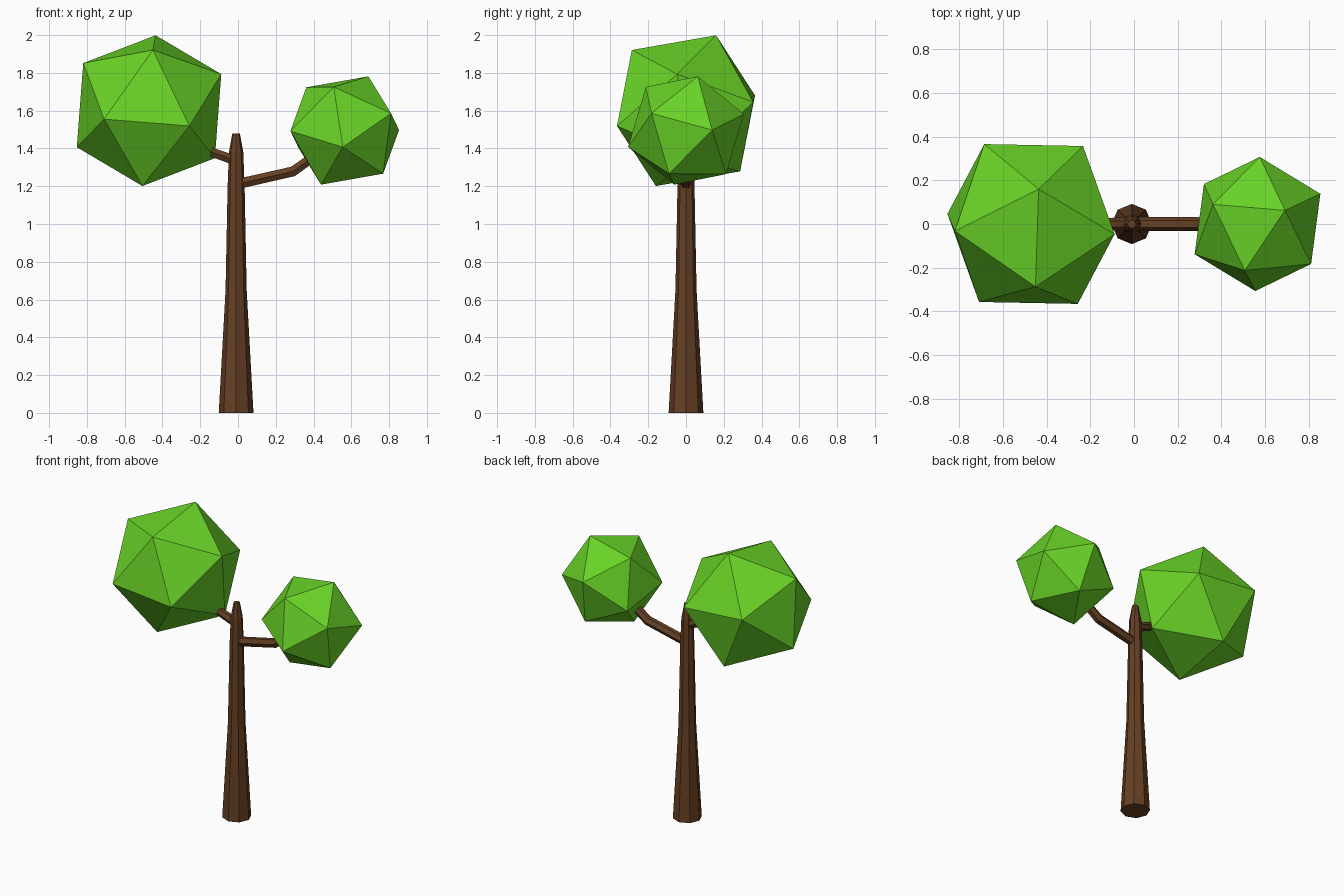
import bpy, bmesh, math
from mathutils import Vector, Matrix

if "Cube" in bpy.data.objects:
    bpy.data.objects.remove(bpy.data.objects["Cube"])


def material(name, color):
    m = bpy.data.materials.new(name)
    m.diffuse_color = color
    m.use_nodes = True
    m.node_tree.nodes["Principled BSDF"].inputs["Base Color"].default_value = m.diffuse_color
    return m


bark = material("bark", (0.13, 0.05, 0.017, 1))
leaf = material("leaf", (0.14, 0.65, 0.02, 1))


def finish(bm, name, mat):
    bmesh.ops.recalc_face_normals(bm, faces=bm.faces[:])
    mesh = bpy.data.meshes.new(name)
    bm.to_mesh(mesh)
    bm.free()
    mesh.materials.append(mat)
    ob = bpy.data.objects.new(name, mesh)
    bpy.context.collection.objects.link(ob)
    return ob


def tube(name, path, sides):
    """Capped faceted tube along (x, z, radius) points in the y = 0 plane."""
    bm = bmesh.new()
    pts = [Vector((x, 0, z)) for x, z, r in path]
    side = Vector((0, 1, 0))
    rings = []
    for i, p in enumerate(pts):
        d = Vector()
        if i > 0:
            d += (p - pts[i - 1]).normalized()
        if i < len(pts) - 1:
            d += (pts[i + 1] - p).normalized()
        up = d.normalized().cross(side)
        ring = []
        for k in range(sides):
            a = 2 * math.pi * k / sides
            ring.append(bm.verts.new(p + path[i][2] * (math.cos(a) * side + math.sin(a) * up)))
        rings.append(ring)
    for lo, hi in zip(rings, rings[1:]):
        for k in range(sides):
            n = (k + 1) % sides
            bm.faces.new((lo[k], lo[n], hi[n], hi[k]))
    bm.faces.new(rings[0])
    bm.faces.new(rings[-1])
    return finish(bm, name, bark)


def frame(a, b):
    """Orthonormal frame from two directions."""
    x = a.normalized()
    z = a.cross(b).normalized()
    return Matrix((x, z.cross(x), z)).transposed()


def foliage(name, center, radius, a, b):
    """Icosahedron turned so two neighbouring corners point along a and b."""
    bm = bmesh.new()
    bmesh.ops.create_icosphere(bm, subdivisions=1, radius=radius)
    bm.verts.ensure_lookup_table()
    v = bm.verts[0]
    w = v.link_edges[0].other_vert(v)
    rot = frame(Vector(a), Vector(b)) @ frame(v.co, w.co).transposed()
    bmesh.ops.transform(bm, matrix=Matrix.Translation(center) @ rot.to_4x4(), verts=bm.verts[:])
    return finish(bm, name, leaf)


# Tapered trunk
tube("trunk", [(-0.01, 0, 0.092), (-0.01, 0.65, 0.056), (-0.01, 1.2, 0.045),
               (-0.01, 1.38, 0.038), (-0.01, 1.48, 0.02)], 8)

# Bent branches
tube("right_branch", [(-0.01, 1.21, 0.031), (0.29, 1.278, 0.031), (0.45, 1.39, 0.027)], 6)
tube("left_branch", [(-0.01, 1.335, 0.03), (-0.13, 1.377, 0.028), (-0.24, 1.45, 0.024)], 6)

# Leaf balls
foliage("large_foliage", (-0.471, 0, 1.6), 0.431, (0.035, 0.16, 0.4), (0.02, -0.285, 0.32))
foliage("small_foliage", (0.565, 0, 1.495), 0.319, (0.125, 0.062, 0.285), (-0.06, -0.215, 0.23))
